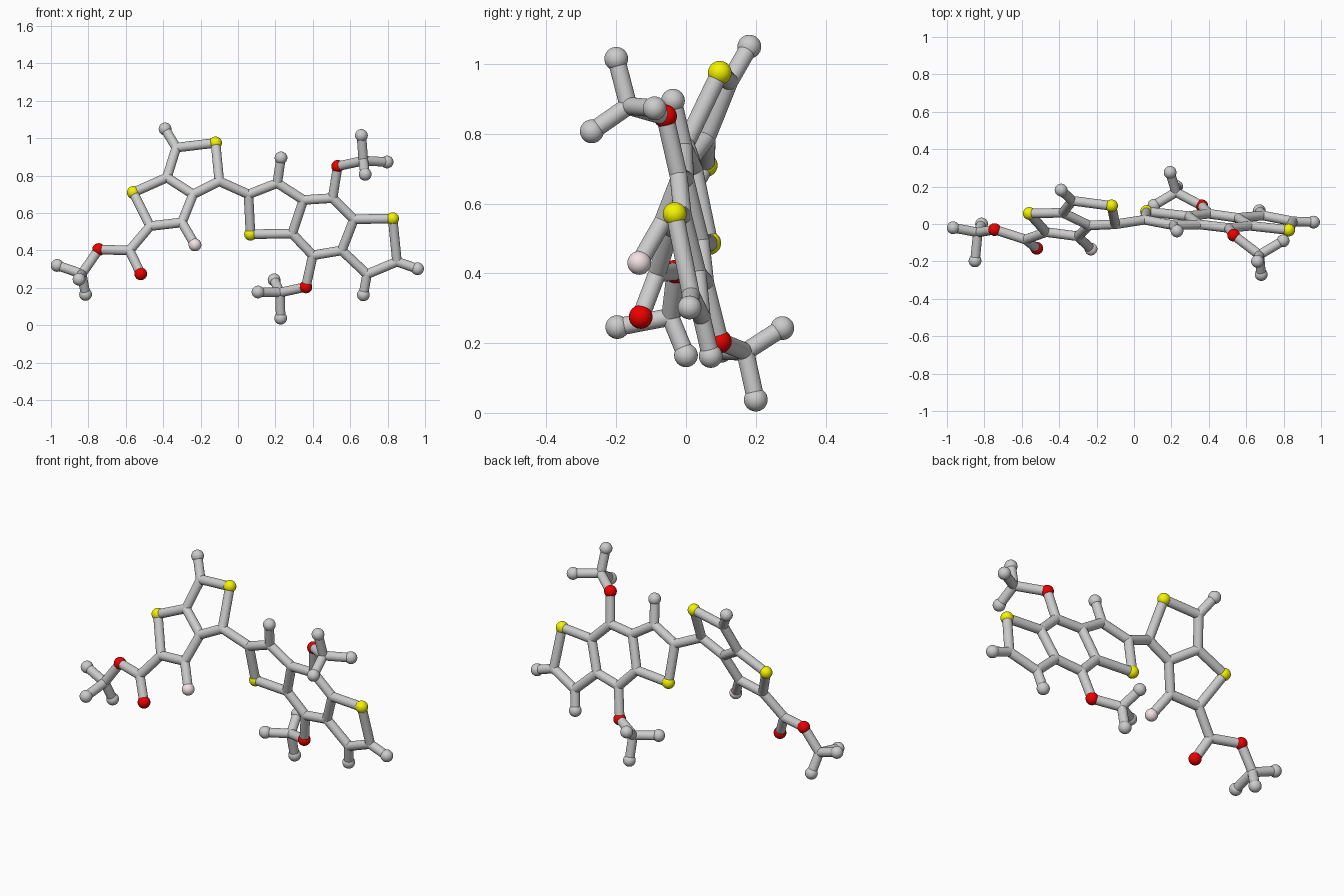
import bpy
from mathutils import Vector

if "Cube" in bpy.data.objects:
    bpy.data.objects.remove(bpy.data.objects["Cube"])

BALL, STICK = 0.034, 0.0255


def material(name, rgb):
    m = bpy.data.materials.new(name)
    m.diffuse_color = (*rgb, 1)
    m.use_nodes = True
    m.node_tree.nodes["Principled BSDF"].inputs["Base Color"].default_value = m.diffuse_color
    return m


YELLOW = material("yellow", (0.9, 0.9, 0.0))
RED = material("red", (0.85, 0.0, 0.0))
PINK = material("pink", (0.9, 0.76, 0.78))


def left(x, z):      # point on the tilted plane of the left rings
    return Vector((x, -0.375 - 0.186 * x + 0.461 * z, z))


def right(x, z):     # point on the tilted plane of the right rings
    return Vector((x, 0.177 - 0.107 * x - 0.212 * z, z))


P = {
    # left double ring
    "a": left(-0.33, 0.95), "S1": left(-0.12, 0.975), "c": left(-0.10, 0.77),
    "d": left(-0.24, 0.70), "e": left(-0.38, 0.79), "S2": left(-0.56, 0.71),
    "f": left(-0.47, 0.53), "g": left(-0.30, 0.55),
    "E1": left(-0.39, 1.05), "F1": left(-0.23, 0.43),
    # left side chain
    "h": left(-0.58, 0.40), "O1": Vector((-0.52, -0.13, 0.275)),
    "O2": Vector((-0.745, -0.03, 0.405)), "i": Vector((-0.835, -0.045, 0.275)),
    "E2": Vector((-0.967, -0.02, 0.32)), "E3": Vector((-0.815, 0.0, 0.165)),
    "E4": Vector((-0.85, -0.197, 0.246)),
    # right triple ring
    "k": right(0.056, 0.70), "l": right(0.21, 0.76), "m": right(0.35, 0.67),
    "n": right(0.29, 0.49), "S3": right(0.067, 0.487), "o": right(0.506, 0.68),
    "p": right(0.62, 0.567), "q": right(0.555, 0.40), "r": right(0.40, 0.374),
    "S4": right(0.827, 0.57), "s": right(0.85, 0.34), "t": right(0.69, 0.273),
    "E5": right(0.23, 0.895), "E6": right(0.96, 0.302), "E7": right(0.67, 0.163),
    # upper and lower side chains
    "O3": Vector((0.533, -0.06, 0.85)), "u": Vector((0.67, -0.165, 0.88)),
    "E8": Vector((0.66, -0.20, 1.015)), "E9": Vector((0.797, -0.09, 0.873)),
    "E10": Vector((0.68, -0.27, 0.807)),
    "O4": Vector((0.363, 0.097, 0.205)), "v": Vector((0.225, 0.17, 0.175)),
    "E11": Vector((0.228, 0.20, 0.038)), "E12": Vector((0.107, 0.10, 0.178)),
    "E13": Vector((0.193, 0.276, 0.243)),
}

# chains of joined points
CHAINS = """a S1 c d e a E1|e S2 f g d|g F1|f h O1|h O2 i E2|i E3|i E4|c k
k l m n S3 k|l E5|m o p q r n|p S4 s t q|s E6|t E7
o O3 u E8|u E9|u E10|r O4 v E11|v E12|v E13""".replace("\n", "|").split("|")

KIND = {"S": ("yellow_ball", YELLOW), "O": ("red_ball", RED),
        "F": ("pink_ball", PINK), "E": ("end_ball", None)}


def finish(name, mat=None):
    ob = bpy.context.object
    ob.name = name
    if mat:
        ob.data.materials.append(mat)
    bpy.ops.object.shade_smooth_by_angle()


# balls at coloured and end points, small round joints elsewhere
for key, pos in P.items():
    name, mat = KIND.get(key[0], ("joint", None))
    bpy.ops.mesh.primitive_uv_sphere_add(
        segments=32, ring_count=16, location=pos,
        radius=STICK if name == "joint" else BALL)
    finish(name, mat)

# sticks
for chain in CHAINS:
    keys = chain.split()
    for k0, k1 in zip(keys, keys[1:]):
        d = P[k1] - P[k0]
        bpy.ops.mesh.primitive_cylinder_add(
            vertices=32, radius=STICK, depth=d.length,
            location=(P[k0] + P[k1]) / 2,
            rotation=d.to_track_quat('Z', 'Y').to_euler())
        finish("stick")
